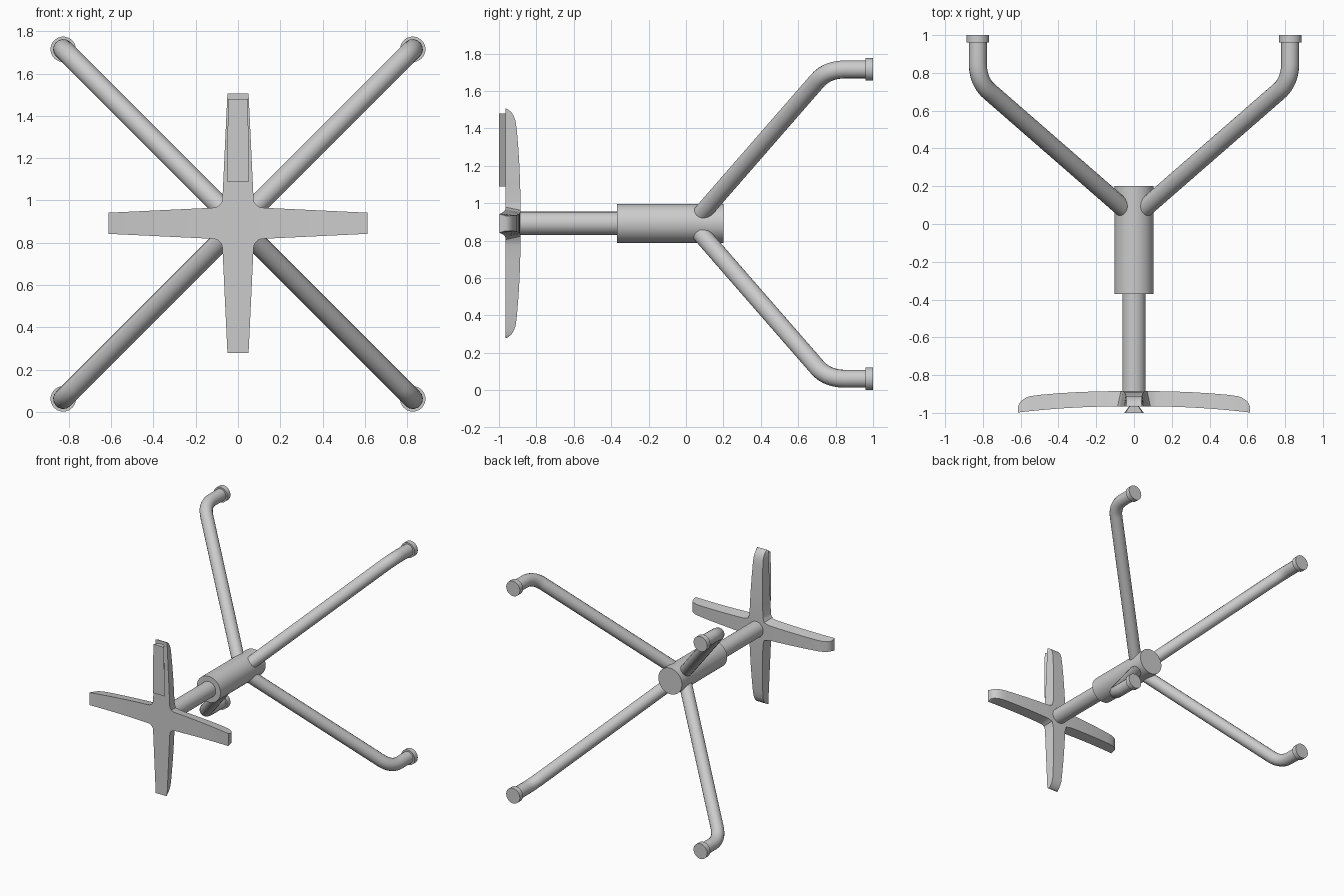
import bpy, bmesh, math
from mathutils import Vector

if "Cube" in bpy.data.objects:
    bpy.data.objects.remove(bpy.data.objects["Cube"])

ZC = 0.888   # height of the central axis
OFF = 0.827  # sideways and vertical offset of the feet


def smooth(obj):
    bpy.ops.object.select_all(action='DESELECT')
    obj.select_set(True)
    bpy.context.view_layer.objects.active = obj
    bpy.ops.object.shade_smooth_by_angle(angle=math.radians(35))


def rod(name, x, z, r, y0, y1):
    """Cylinder along y."""
    bpy.ops.mesh.primitive_cylinder_add(vertices=48, radius=r, depth=y1 - y0,
                                        location=(x, (y0 + y1) / 2, z),
                                        rotation=(math.pi / 2, 0, 0))
    obj = bpy.context.object
    obj.name = name
    smooth(obj)


def mesh_object(name, bm):
    bmesh.ops.remove_doubles(bm, verts=bm.verts, dist=1e-5)
    bmesh.ops.recalc_face_normals(bm, faces=bm.faces)
    me = bpy.data.meshes.new(name)
    bm.to_mesh(me)
    bm.free()
    obj = bpy.data.objects.new(name, me)
    bpy.context.collection.objects.link(obj)
    return obj


def leg(name, sx, sz):
    """Bent tube from the hub to one foot."""
    start = Vector((0.035, 0.065, 0.035))
    corner = Vector((OFF, 0.755, OFF))
    end = Vector((OFF, 0.97, OFF))
    a = corner + (start - corner).normalized() * 0.10
    b = corner + Vector((0, 0.10, 0))
    pts = [start]
    for i in range(13):
        t = i / 12
        pts.append(a * (1 - t) ** 2 + corner * 2 * t * (1 - t) + b * t * t)
    pts.append(end)
    cu = bpy.data.curves.new(name, 'CURVE')
    cu.dimensions = '3D'
    cu.bevel_depth = 0.048
    cu.bevel_resolution = 6
    cu.use_fill_caps = True
    sp = cu.splines.new('POLY')
    sp.points.add(len(pts) - 1)
    for p, v in zip(sp.points, pts):
        p.co = (v.x * sx, v.y, ZC + v.z * sz, 1)
    sp.use_smooth = True
    bpy.context.collection.objects.link(bpy.data.objects.new(name, cu))


# hub and shaft
rod("hub", 0, ZC + 0.004, 0.104, -0.37, 0.20)
rod("shaft", 0, ZC + 0.004, 0.062, -0.90, -0.36)

# four legs with foot caps
for sx, side in ((-1, "left"), (1, "right")):
    for sz, level in ((-1, "lower"), (1, "upper")):
        leg(f"{level}_{side}_leg", sx, sz)
        rod(f"{level}_{side}_foot", sx * OFF, ZC + sz * OFF, 0.06, 0.96, 1.0)

# cross: four tapered arms lofted outwards from a central square
STATIONS = [0.087, 0.094, 0.104, 0.118, 0.2, 0.3, 0.4, 0.5, 0.55, 0.575, 0.595, 0.607, 0.613]
FILLET = [0.087, 0.080, 0.076, 0.0735]
TIP_DROP = {0.55: 0.002, 0.575: 0.009, 0.595: 0.020, 0.607: 0.033, 0.613: 0.048}
BACK = 0.8   # back of each arm is narrower than the front
bm = bmesh.new()
first_rings = []
for k in range(4):
    ang = k * math.pi / 2
    c, s = math.cos(ang), math.sin(ang)
    flat = k % 2 == 1          # vertical arms have a flat front
    rings = []
    for i, r in enumerate(STATIONS):
        w = FILLET[i] if i < 4 else 0.0735 - 0.0235 * (r - 0.118) / 0.495
        e = r - STATIONS[0]
        yf = -0.966 - (0 if flat else 0.115 * e * e)
        yb = -0.885 - 0.115 * e * e - TIP_DROP.get(r, 0)
        if flat:
            yb = max(yb, yf + 0.006)
        wb, rb = w * BACK, (r * BACK if i == 0 else r)
        rr = [(r, -w, yf), (r, w, yf), (rb, wb, yb), (rb, -wb, yb)]
        rings.append([bm.verts.new((p * c - q * s, y, ZC + 0.004 + p * s + q * c))
                      for p, q, y in rr])
    for A, B in zip(rings, rings[1:]):
        for j in range(4):
            bm.faces.new((A[j], A[(j + 1) % 4], B[(j + 1) % 4], B[j]))
    bm.faces.new(rings[-1])
    first_rings.append(rings[0])
bm.faces.new([R[0] for R in first_rings])
bm.faces.new([R[3] for R in first_rings])
smooth(mesh_object("cross_arms", bm))

# raised wedge strip on the front of the top arm
bm = bmesh.new()
lo = [(-0.052, -1.0), (0.052, -1.0), (0.024, -0.963), (-0.024, -0.963)]
bottom = [bm.verts.new((x, y, 1.09)) for x, y in lo]
top = [bm.verts.new((x * 0.9, y, 1.48)) for x, y in lo]
bm.faces.new(bottom)
bm.faces.new(top)
for j in range(4):
    bm.faces.new((bottom[j], bottom[(j + 1) % 4], top[(j + 1) % 4], top[j]))
mesh_object("top_strip", bm)
